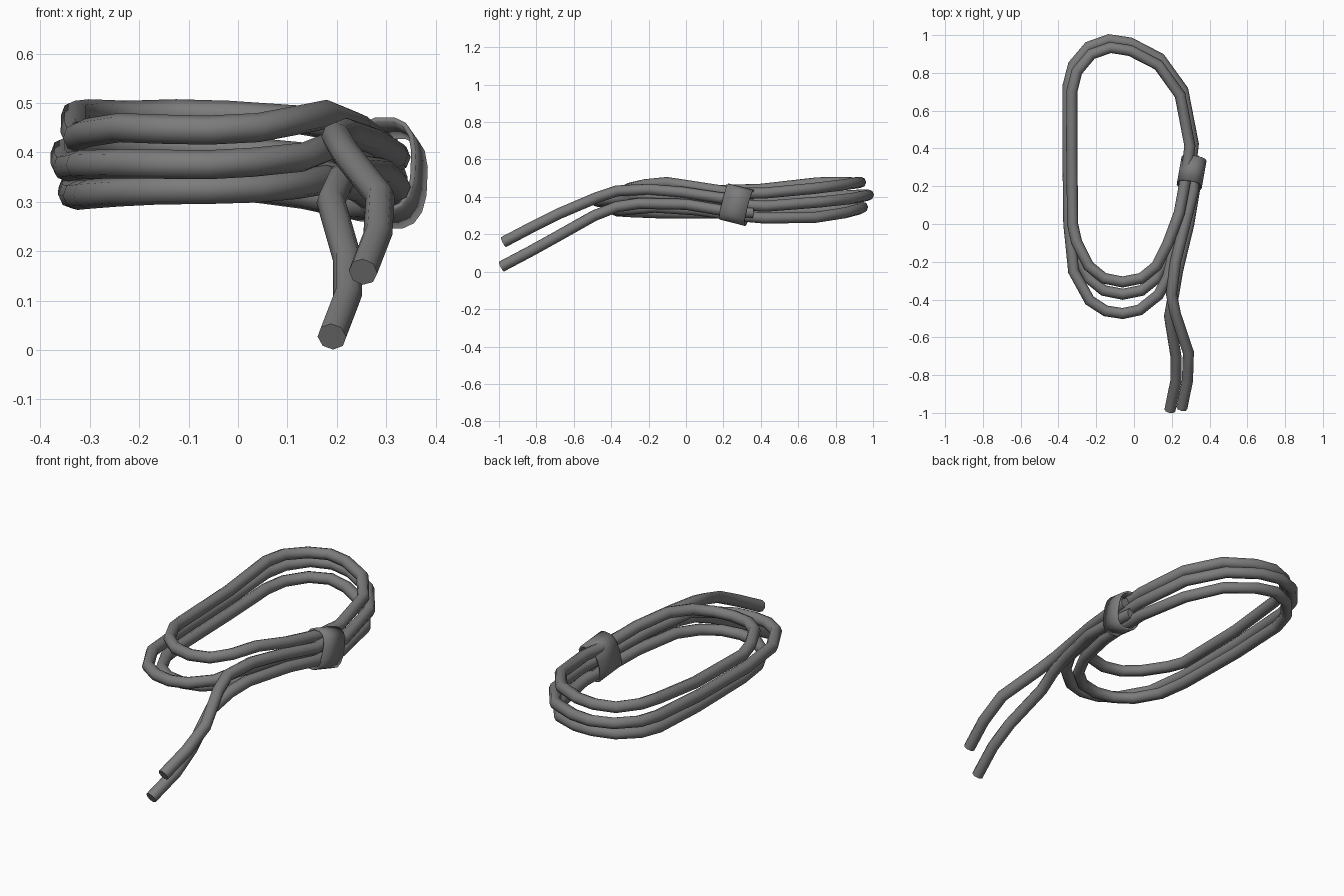
import bpy
import bmesh
from math import radians, sin, cos, pi, copysign
from mathutils import Matrix, Euler

cube = bpy.data.objects.get("Cube")
if cube:
    bpy.data.objects.remove(cube, do_unlink=True)

ROPE_RADIUS = 0.0295

grey = bpy.data.materials.new("cable_grey")
grey.use_nodes = True
grey.diffuse_color = (0.2, 0.2, 0.2, 1)
grey.node_tree.nodes["Principled BSDF"].inputs["Base Color"].default_value = (0.2, 0.2, 0.2, 1)


def finish(obj, angle):
    bpy.ops.object.select_all(action='DESELECT')
    obj.select_set(True)
    bpy.context.view_layer.objects.active = obj
    if obj.type == 'CURVE':
        bpy.ops.object.convert(target='MESH')
    bpy.ops.object.shade_smooth_by_angle(angle=radians(angle))


def rope(name, points, closed=False):
    """Octagonal tube along a faceted path."""
    curve = bpy.data.curves.new(name, 'CURVE')
    curve.dimensions = '3D'
    curve.bevel_depth = ROPE_RADIUS
    curve.bevel_resolution = 2
    curve.use_fill_caps = not closed
    spline = curve.splines.new('POLY')
    spline.points.add(len(points) - 1)
    for p, co in zip(spline.points, points):
        p.co = (*co, 1)
    spline.use_cyclic_u = closed
    curve.materials.append(grey)
    obj = bpy.data.objects.new(name, curve)
    bpy.context.collection.objects.link(obj)
    finish(obj, 50)


# Plan of the far half, shared by all three coils
back = [(.29, .27), (.308, .42), (.254, .70), (.135, .865), (-.02, .945),
        (-.13, .962), (-.235, .925), (-.315, .83), (-.343, .72), (-.343, .40)]
# Plan of the near half: short inner bend and long outer bend
inner = [(-.325, .0), (-.305, -.12), (-.24, -.25), (-.16, -.315), (-.06, -.335),
         (.04, -.315), (.12, -.25), (.18, -.13), (.24, .06)]
outer = [(-.345, .0), (-.32, -.25), (-.235, -.405), (-.15, -.46), (-.06, -.474),
         (.03, -.455), (.13, -.375), (.18, -.28), (.24, -.02)]

# Coil heights at each path point, far half then near half
top_z = [.42, .42, .445, .465, .475, .478, .475, .478, .475, .44,
         .43, .44, .45, .447, .445, .45, .465, .477, .452]
middle_z = [.36, .35, .372, .39, .405, .41, .41, .405, .40, .378,
            .37, .375, .377, .376, .375, .38, .39, .41, .395]
bottom_z = [.30, .287, .29, .315, .335, .345, .342, .335, .328, .315,
            .313, .315, .32, .324, .325, .328, .335, .345, .33]

# Each coil: near bend, heights, outward swell of the far half, shift of the near bend
for name, bend, heights, swell, shift in (("top_coil", inner, top_z, .96, .028),
                                          ("middle_coil", outer, middle_z, 1.02, 0),
                                          ("bottom_coil", inner, bottom_z, .975, -.037)):
    plan = [(x * swell, .27 + (y - .27) * swell) for x, y in back]
    plan += [(x, y + shift * (y < -.1)) for x, y in bend]
    rope(name, [(x, y, z) for (x, y), z in zip(plan, heights)], closed=True)

# Loose ends running out of the clasp
rope("upper_loose_end", [(.32, .32, .39), (.315, .18, .395), (.265, -.02, .425), (.22, -.20, .44),
                         (.198, -.37, .432), (.22, -.48, .395), (.288, -.68, .31),
                         (.283, -.83, .235), (.253, -.976, .158)])
rope("lower_loose_end", [(.315, .36, .315), (.32, .18, .33), (.29, .0, .36), (.23, -.25, .365),
                         (.21, -.37, .347), (.188, -.49, .30), (.222, -.70, .182),
                         (.222, -.83, .11), (.19, -.987, .027)])

# Clasp: rounded sleeve around the bundle
SIDES = 16
bm = bmesh.new()
rings = []
for y in (-.07, .07):
    ring = []
    for i in range(SIDES):
        a = 2 * pi * (i + .5) / SIDES
        c, s = cos(a), sin(a)
        ring.append(bm.verts.new((.068 * copysign(abs(c) ** .75, c), y,
                                  .10 * copysign(abs(s) ** .75, s))))
    rings.append(ring)
for i in range(SIDES):
    j = (i + 1) % SIDES
    bm.faces.new((rings[0][i], rings[0][j], rings[1][j], rings[1][i]))
bmesh.ops.recalc_face_normals(bm, faces=bm.faces)
tilt = Euler((radians(-14), 0, radians(-10))).to_matrix().to_4x4()
bm.transform(Matrix.Translation((.305, .272, .358)) @ tilt)
mesh = bpy.data.meshes.new("clasp")
bm.to_mesh(mesh)
bm.free()
mesh.materials.append(grey)
clasp = bpy.data.objects.new("clasp", mesh)
bpy.context.collection.objects.link(clasp)
wall = clasp.modifiers.new("wall", 'SOLIDIFY')
wall.thickness = .01
wall.offset = -1
finish(clasp, 50)
